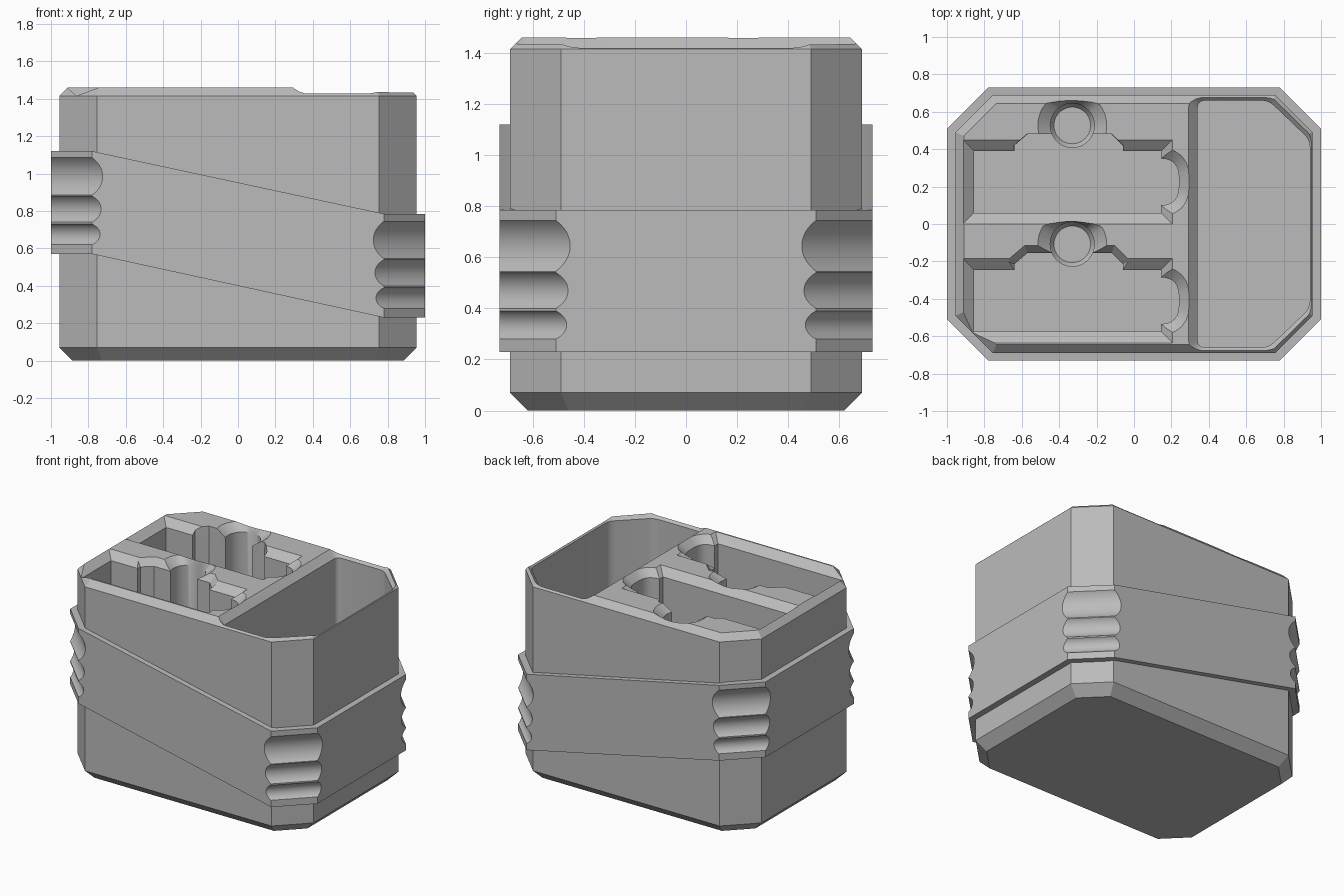
import bpy, bmesh, math
from mathutils import Vector, Matrix

cube = bpy.data.objects.get("Cube")
if cube:
    bpy.data.objects.remove(cube, do_unlink=True)

grey = bpy.data.materials.new("plain grey")
grey.use_nodes = True
grey.diffuse_color = (0.5, 0.5, 0.5, 1)
grey.node_tree.nodes["Principled BSDF"].inputs["Base Color"].default_value = (0.5, 0.5, 0.5, 1)

TOP = 1.46
LIP = 1.41


def add_object(name, bm):
    bmesh.ops.recalc_face_normals(bm, faces=bm.faces)
    mesh = bpy.data.meshes.new(name)
    bm.to_mesh(mesh)
    bm.free()
    mesh.materials.append(grey)
    ob = bpy.data.objects.new(name, mesh)
    bpy.context.collection.objects.link(ob)
    return ob


def octagon(hx, hy, c):
    return [(hx, c - hy), (hx, hy - c), (hx - c, hy), (c - hx, hy),
            (-hx, hy - c), (-hx, c - hy), (c - hx, -hy), (hx - c, -hy)]


def offset(points, d):
    """Move each side of a convex counter-clockwise outline out by d."""
    pts = [Vector(p) for p in points]
    out = []
    for i, p in enumerate(pts):
        e1 = (p - pts[i - 1]).normalized()
        e2 = (pts[(i + 1) % len(pts)] - p).normalized()
        n1, n2 = Vector((e1.y, -e1.x)), Vector((e2.y, -e2.x))
        out.append(p + (n1 + n2) * d / (1 + n1.dot(n2)))
    return out


def rounded(points, r, steps=6):
    """Round the corners of an outline."""
    pts = [Vector(p) for p in points]
    out = []
    for i, p in enumerate(pts):
        a = p + (pts[i - 1] - p).normalized() * r
        b = p + (pts[(i + 1) % len(pts)] - p).normalized() * r
        for k in range(steps + 1):
            t = k / steps
            out.append(a * (1 - t) ** 2 + p * 2 * t * (1 - t) + b * t * t)
    return out


def rect(x0, x1, y0, y1):
    return [(x0, y0), (x1, y0), (x1, y1), (x0, y1)]


def loft(name, points, levels, ymax=9):
    """Stack offset copies of an outline; levels are (height, offset)."""
    bm = bmesh.new()
    rings = [[bm.verts.new((p.x, min(p.y, ymax), z)) for p in offset(points, d)]
             for z, d in levels]
    n = len(points)
    for lo, hi in zip(rings, rings[1:]):
        for i in range(n):
            j = (i + 1) % n
            bm.faces.new((lo[i], lo[j], hi[j], hi[i]))
    bm.faces.new(rings[0][::-1])
    bm.faces.new(rings[-1])
    return add_object(name, bm)


def boolean(target, tool, operation="DIFFERENCE"):
    tool.hide_render = True
    mod = target.modifiers.new("boolean", "BOOLEAN")
    mod.operation = operation
    mod.solver = "EXACT"
    mod.object = tool
    bpy.context.view_layer.objects.active = target
    bpy.ops.object.modifier_apply(modifier=mod.name)
    bpy.data.objects.remove(tool, do_unlink=True)


def cut_pocket(points, floor, flare, ymax=9, fillet=0):
    levels = [(floor, -fillet), (floor + 0.03, 0), (LIP, 0), (2 * TOP - LIP, 2 * flare)]
    boolean(case, loft("pocket_cutter", points, levels, ymax))


# Case with chamfered foot and rim
case = loft("case", octagon(0.955, 0.69, 0.2),
            [(0, -0.07), (0.07, 0), (1.415, 0), (TOP, -0.045)])

# Sloping grip band
bm = bmesh.new()
outline = octagon(1.0, 0.73, 0.22)
rings = []
for left, right in ((0.57, 0.23), (1.12, 0.785)):
    rings.append([bm.verts.new((x, y, left if x < 0 else right)) for x, y in outline])
for i in range(8):
    j = (i + 1) % 8
    bm.faces.new((rings[0][i], rings[0][j], rings[1][j], rings[1][i]))
for ring in rings:
    for ids in ((7, 0, 1, 2), (2, 3, 6, 7), (3, 4, 5, 6)):
        bm.faces.new([ring[i] for i in ids])
boolean(case, add_object("grip_band", bm), "UNION")

# Finger grooves across the four corners
for sx in (-1, 1):
    for sy in (-1, 1):
        for z, half, depth in ((0.985, 0.1, 0.04), (0.81, 0.07, 0.034), (0.675, 0.055, 0.03)):
            r = (half ** 2 + depth ** 2) / (2 * depth)
            centre = Vector((sx, sy, 0)).normalized() * (1.51 / math.sqrt(2) - depth + r)
            centre.z = z - (0.34 if sx > 0 else 0)
            turn = Vector((-sy, sx, 0)).to_track_quat("Z", "Y").to_matrix().to_4x4()
            bm = bmesh.new()
            bmesh.ops.create_cone(bm, cap_ends=True, segments=64, radius1=r, radius2=r, depth=1,
                                  matrix=Matrix.Translation(centre) @ turn)
            boolean(case, add_object("groove_cutter", bm))

# Large bin
cut_pocket(rounded([(0.34, -0.66), (0.72, -0.66), (0.94, -0.45), (0.94, 0.45),
                    (0.72, 0.66), (0.34, 0.66)], 0.04, 4), 0.1, 0.048)

# Two long slots, each with an end bulge, a shoulder and a round well
for dy, ymax, shoulder_flare in ((0, 0.69, 0.002), (-0.635, 0.02, 0.04)):
    cut_pocket(rect(-0.855, 0.145, 0.06 + dy, 0.39 + dy), 0.4, 0.06)
    cut_pocket(rounded(rect(-0.05, 0.24, 0.1 + dy, 0.35 + dy), 0.1), 0.4, 0.055)
    cut_pocket([(-0.64, 0.3 + dy), (-0.06, 0.3 + dy), (-0.06, 0.42 + dy), (-0.12, 0.48 + dy),
                (-0.57, 0.48 + dy), (-0.64, 0.42 + dy)], 0.4, shoulder_flare)
    well = [(-0.33 + 0.118 * math.cos(a), 0.527 + dy + 0.118 * math.sin(a))
            for a in (math.tau * k / 48 for k in range(48))]
    cut_pocket(well, 0.3, 0.066, ymax, 0.02)

bpy.ops.object.select_all(action="DESELECT")
case.select_set(True)
bpy.context.view_layer.objects.active = case
bpy.ops.object.shade_smooth_by_angle(angle=math.radians(30))
